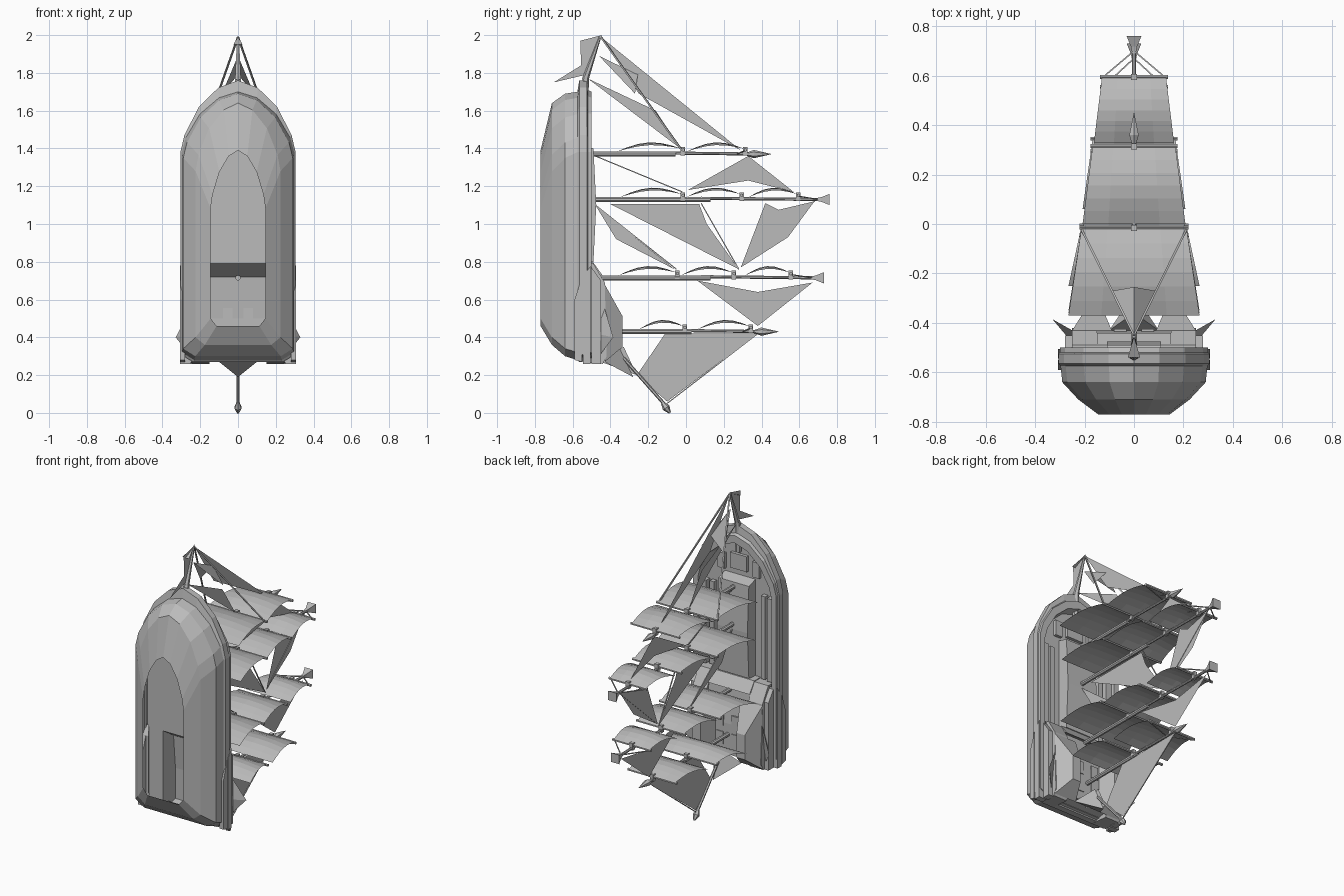
import bpy, bmesh, math
from mathutils import Vector

cube = bpy.data.objects.get("Cube")
if cube:
    bpy.data.objects.remove(cube)

grey = bpy.data.materials.new("plain grey")
grey.use_nodes = True
grey.diffuse_color = (0.5, 0.5, 0.5, 1)
grey.node_tree.nodes["Principled BSDF"].inputs["Base Color"].default_value = (0.5, 0.5, 0.5, 1)


def mesh(name, verts, faces):
    me = bpy.data.meshes.new(name)
    me.from_pydata([tuple(v) for v in verts], [], faces)
    bm = bmesh.new()
    bm.from_mesh(me)
    bmesh.ops.recalc_face_normals(bm, faces=bm.faces)
    bm.to_mesh(me)
    bm.free()
    me.materials.append(grey)
    ob = bpy.data.objects.new(name, me)
    bpy.context.scene.collection.objects.link(ob)
    return ob


def bridge(name, rings, capped=True):
    """Join closed rings of equal length into a skin."""
    n = len(rings[0])
    verts = [v for ring in rings for v in ring]
    faces = [(k * n + i, k * n + (i + 1) % n, k * n + n + (i + 1) % n, k * n + n + i)
             for k in range(len(rings) - 1) for i in range(n)]
    if capped:
        faces += [tuple(range(n)), tuple(range(len(verts) - n, len(verts)))]
    return mesh(name, verts, faces)


def prism(name, poly, x0, x1):
    """Extrude a (y, z) polygon between two x values."""
    return bridge(name, [[(x, y, z) for y, z in poly] for x in (x0, x1)])


def box(name, x0, x1, y0, y1, z0, z1):
    return prism(name, [(y0, z0), (y1, z0), (y1, z1), (y0, z1)], x0, x1)


def turned(name, start, end, profile, sides=6):
    """Rings of (fraction, radius) along a line."""
    a, b = Vector(start), Vector(end)
    rot = (b - a).to_track_quat('Z', 'Y')
    angles = [math.tau * (i + 0.5) / sides for i in range(sides)]
    return bridge(name, [[a.lerp(b, t) + rot @ Vector((r * math.cos(g), r * math.sin(g), 0)) for g in angles]
                         for t, r in profile])


def rod(name, a, b, r=0.004, sides=4):
    return turned(name, a, b, [(0, r), (1, r)], sides)


def flat_sail(name, poly):
    return mesh(name, [(0, y, z) for y, z in poly], [tuple(range(len(poly)))])


# Hull: nested outlines stacked from the open keel to the rail
def outline(y, w, z0, z1, z2):
    d = z2 - z1
    half = [(0.78 * w, z0), (w, z0 + 0.04), (w, 0.79), (w, z1), (0.93 * w, z1 + 0.24 * d),
            (0.68 * w, z1 + 0.63 * d), (0.34 * w, z1 + 0.9 * d)]
    pts = half + [(0, z2)] + [(-x, z) for x, z in reversed(half)]
    return [(x, y, z) for x, z in pts]


levels = [(-0.77, 0.145, 0.46, 1.08, 1.39), (-0.71, 0.225, 0.36, 1.28, 1.64),
          (-0.64, 0.29, 0.30, 1.35, 1.69), (-0.575, 0.297, 0.28, 1.38, 1.70),
          (-0.565, 0.305, 0.27, 1.38, 1.76), (-0.525, 0.305, 0.27, 1.38, 1.76),
          (-0.52, 0.30, 0.28, 1.38, 1.71), (-0.50, 0.30, 0.28, 1.38, 1.70),
          (-0.50, 0.265, 0.31, 1.36, 1.65), (-0.56, 0.255, 0.32, 1.35, 1.64)]
rings = [outline(*lv) for lv in levels]
bridge("hull", rings, capped=False)
deck = rings[-1][2:13]
mesh("deck", deck, [tuple(range(len(deck)))])

# Deck fittings
prism("long_deckhouse", [(-0.56, 0.79), (-0.49, 0.8), (-0.475, 1.1), (-0.49, 1.4), (-0.56, 1.42)], -0.11, 0.11)
box("bow_hatch", -0.06, 0.06, -0.56, -0.54, 1.46, 1.56)
for s in (-1, 1):
    box("side_deck_step", s * 0.17, s * 0.2, -0.56, -0.53, 0.8, 1.34)
    box("side_deck_locker", s * 0.22, s * 0.262, -0.56, -0.52, 0.8, 1.34)
    box("bow_locker", s * 0.1, s * 0.15, -0.56, -0.54, 1.44, 1.54)

# Stern castle: hollow centre with taller blocks on both sides
path = [(-0.56, 0.79), (-0.45, 0.72), (-0.43, 0.5), (-0.43, 0.3), (-0.55, 0.27)]
mesh("stern_deck", [(x, y, z) for y, z in path for x in (-0.15, 0.15)],
     [(2 * i, 2 * i + 1, 2 * i + 3, 2 * i + 2) for i in range(len(path) - 1)])
prism("stern_step", [(-0.555, 0.795), (-0.49, 0.795), (-0.44, 0.725)], -0.15, 0.15)
for s in (-1, 1):
    prism("stern_side", [(-0.56, 0.79), (-0.49, 0.79), (-0.43, 0.69), (-0.42, 0.3), (-0.44, 0.26), (-0.56, 0.27)],
          s * 0.15, s * 0.25)
    # Tapered house on each quarter
    bridge("quarter_house", [[(s * x, y, z) for x, z in ((xa, za), (xb, za), (xb, zb), (xa, zb))]
                             for y, xa, xb, za, zb in ((-0.43, 0.09, 0.25, 0.27, 0.68),
                                                       (-0.335, 0.13, 0.19, 0.35, 0.51))])
    prism("gallery_low", [(-0.59, 0.28), (-0.55, 0.27), (-0.55, 0.72), (-0.59, 0.6)], s * 0.28, s * 0.308)
    prism("gallery_middle", [(-0.545, 0.26), (-0.505, 0.26), (-0.505, 0.78), (-0.545, 0.72)], s * 0.25, s * 0.308)
    prism("gallery_high", [(-0.5, 0.26), (-0.45, 0.26), (-0.45, 0.7), (-0.5, 0.77)], s * 0.24, s * 0.28)
    # Swept fin on each quarter
    mesh("quarter_fin", [(s * 0.25, -0.46, 0.3), (s * 0.25, -0.43, 0.55), (s * 0.33, -0.385, 0.4),
                         (s * 0.25, -0.48, 0.42)], [(0, 1, 2), (0, 2, 3), (1, 2, 3), (0, 1, 3)])
    for z in (0.36, 0.48):
        box("stern_window", s * 0.03, s * 0.08, -0.435, -0.425, z, z + 0.08)
mesh("stern_bracket", [(-0.1, -0.43, 0.27), (0.1, -0.43, 0.27), (0, -0.28, 0.19), (0, -0.36, 0.36)],
     [(0, 1, 2), (0, 2, 3), (1, 2, 3), (0, 1, 3)])

# Masts: height z, foot, head, fan head or spear head, and (start, end) of each square sail
masts = [(1.37, -0.56, 0.45, False, [(-0.37, -0.02), (0.0, 0.31)]),
         (1.13, -0.5, 0.76, True, [(-0.35, -0.02), (0.0, 0.29), (0.33, 0.59)]),
         (0.715, -0.47, 0.73, True, [(-0.36, -0.05), (-0.03, 0.25), (0.31, 0.55)]),
         (0.43, -0.43, 0.49, False, [(-0.25, -0.01), (0.06, 0.34)])]
widths = [(0.265, 0.213), (0.208, 0.168), (0.162, 0.13)]
columns = (-1, -0.5, 0, 0.5, 1)
for mz, foot, head, fan, sails in masts:
    mid = 0.5 * (foot + head)
    rod("lower_mast", (0, foot, mz), (0, mid, mz), 0.014, 8)
    rod("upper_mast", (0, mid - 0.05, mz + 0.006), (0, head - 0.04, mz), 0.009, 8)
    if fan:
        turned("mast_fan", (0, head - 0.07, mz), (0, head, mz), [(0, 0.01), (0.4, 0.018), (1, 0.042)], 4)
    else:
        turned("mast_spear", (0, head - 0.13, mz), (0, head, mz), [(0, 0.008), (0.3, 0.022), (1, 0.001)], 6)
    for (y0, y1), (w0, w1) in zip(sails, widths):
        steps, nc, vs = 6, len(columns), []
        for i in range(steps + 1):
            t = i / steps
            w = w0 + (w1 - w0) * t
            for c in columns:
                bulge = 0.042 * math.sin(math.pi * t) * (1 - 0.35 * c * c)
                vs.append((c * w, y0 + (y1 - y0) * t, mz + 0.012 + 0.016 * t + bulge))
        mesh("square_sail", vs, [(i * nc + j, i * nc + j + 1, i * nc + nc + j + 1, i * nc + nc + j)
                                 for i in range(steps) for j in range(nc - 1)])
        yard = w1 + 0.008
        rod("yard", (-yard, y1 + 0.005, mz + 0.022), (yard, y1 + 0.005, mz + 0.022), 0.009, 6)
        box("yard_clamp", -0.012, 0.012, y1 - 0.008, y1 + 0.016, mz - 0.008, mz + 0.038)
        if (y0, y1) == sails[-1]:
            tip = head - 0.06 if fan else y1 - 0.04
            for s in (-1, 1):
                rod("yard_lift", (s * w1, y1, mz + 0.018), (0, tip, mz), 0.004)

# Bowsprit with its leaning flag sail and tip
rod("bowsprit_foot", (0, -0.54, 1.58), (0, -0.53, 1.78), 0.018, 6)
turned("bowsprit", (0, -0.535, 1.76), (0, -0.455, 1.99), [(0, 0.018), (1, 0.006)], 6)
flat_sail("bow_flag", [(-0.56, 1.97), (-0.445, 2.0), (-0.5, 1.87), (-0.53, 1.79), (-0.70, 1.75), (-0.555, 1.84)])
mesh("bow_pennant", [(0, -0.455, 1.99), (-0.025, -0.54, 1.95), (0.025, -0.54, 1.95)], [(0, 1, 2)])
for s in (-1, 1):
    rod("bow_stay", (0, -0.45, 1.99), (s * 0.213, -0.02, 1.388), 0.006)
    mesh("small_jib", [(0, -0.46, 1.89), (s * 0.085, -0.27, 1.69), (0, -0.255, 1.79)], [(0, 1, 2)])

# Fore-and-aft sails between the masts, as (y, z) corners
flat_sail("flying_jib", [(-0.45, 1.99), (-0.25, 1.69), (0.29, 1.39)])
flat_sail("inner_jib", [(-0.52, 1.77), (-0.16, 1.6), (-0.03, 1.4)])
flat_sail("fore_topsail", [(0.33, 1.36), (0.01, 1.18), (0.33, 1.23), (0.57, 1.17)])
flat_sail("main_staysail", [(-0.48, 1.1), (-0.37, 0.92), (-0.06, 0.76)])
flat_sail("main_middle_sail", [(-0.4, 1.105), (0.07, 1.105), (0.11, 1.0), (0.28, 0.76)])
flat_sail("main_topsail", [(0.42, 1.11), (0.49, 1.075), (0.68, 1.12), (0.54, 0.93), (0.29, 0.77)])
flat_sail("mizzen_topsail", [(0.06, 0.7), (0.38, 0.64), (0.67, 0.69), (0.38, 0.46)])
flat_sail("spanker", [(-0.11, 0.42), (0.38, 0.42), (-0.1, 0.06), (-0.26, 0.2)])
flat_sail("stern_sail", [(-0.45, 0.27), (-0.33, 0.35), (-0.26, 0.2)])
for a, b in [((-0.48, 1.36), (-0.02, 1.17)), ((0.08, 1.11), (0.28, 0.76)), ((0.68, 1.12), (0.3, 0.78)),
             ((-0.48, 1.1), (-0.05, 0.76)), ((0.38, 0.42), (-0.1, 0.05))]:
    rod("stay", (0, *a), (0, *b))

# Stern boom with pointed end
rod("stern_boom", (0, -0.33, 0.29), (0, -0.1, 0.03), 0.009, 6)
turned("boom_tip", (0, -0.125, 0.055), (0, -0.085, 0.0), [(0, 0.009), (0.5, 0.021), (1, 0.006)], 6)
